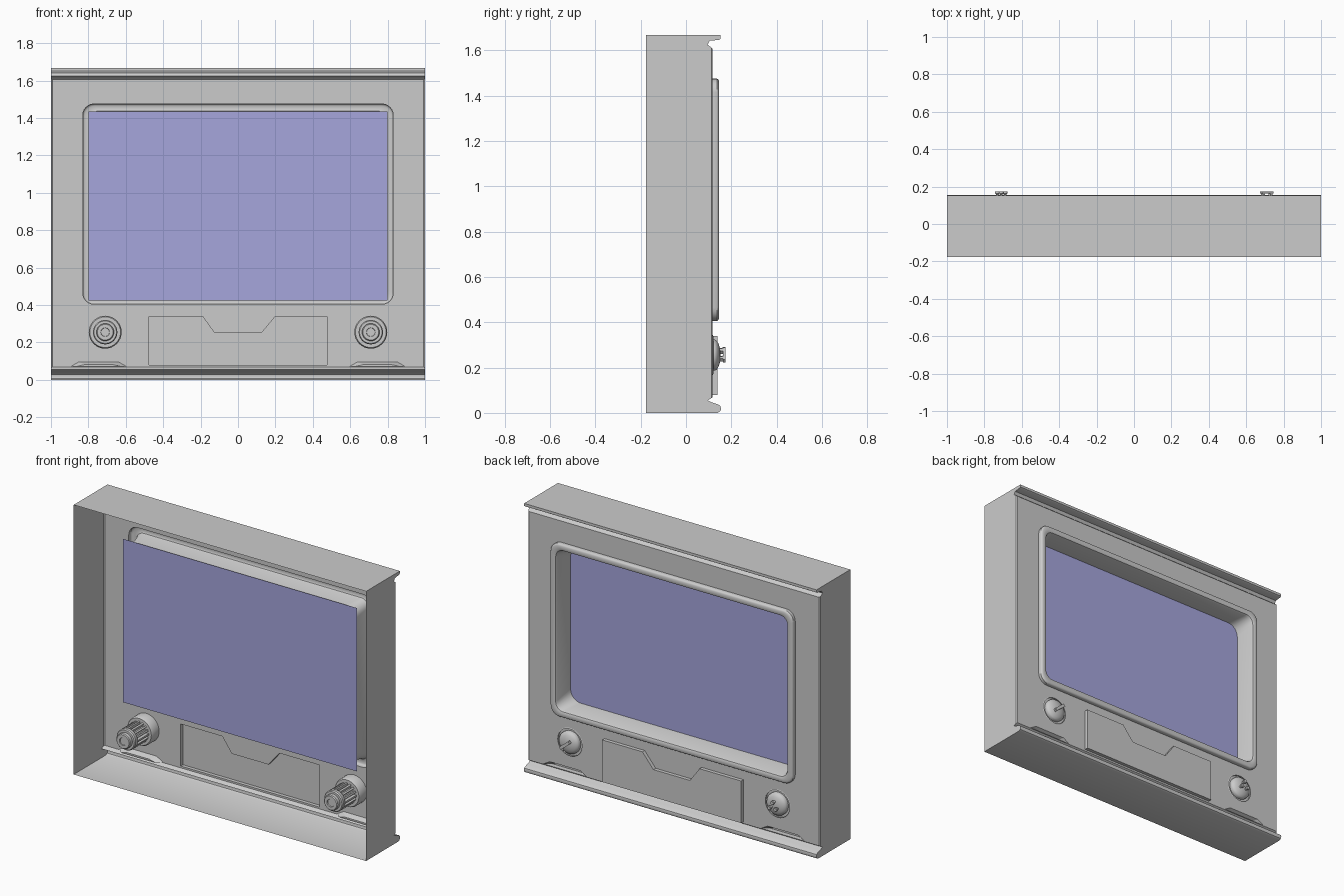
import bpy, bmesh
from math import sin, cos, pi, radians
from mathutils import Matrix, Vector

if "Cube" in bpy.data.objects:
    bpy.data.objects.remove(bpy.data.objects["Cube"])

PY = 0.118                      # outer plane of the fascia


def finish(name, bm, smooth=True):
    bmesh.ops.remove_doubles(bm, verts=bm.verts, dist=1e-5)
    bmesh.ops.recalc_face_normals(bm, faces=bm.faces)
    me = bpy.data.meshes.new(name)
    bm.to_mesh(me)
    bm.free()
    ob = bpy.data.objects.new(name, me)
    bpy.context.collection.objects.link(ob)
    if smooth:
        bpy.ops.object.select_all(action='DESELECT')
        bpy.context.view_layer.objects.active = ob
        ob.select_set(True)
        bpy.ops.object.shade_smooth_by_angle(angle=radians(35))
    return ob


def loft(bm, loops, start=False, end=False):
    """Skin a series of closed point loops, with optional caps."""
    rings = [[bm.verts.new(p) for p in lp] for lp in loops]
    n = len(rings[0])
    for a, b in zip(rings, rings[1:]):
        for i in range(n):
            j = (i + 1) % n
            bm.faces.new((a[i], a[j], b[j], b[i]))
    if start:
        bm.faces.new(rings[0])
    if end:
        bm.faces.new(rings[-1])


def circle(cx, cz, r, y, n=32):
    return [(cx + r * cos(2 * pi * i / n), y, cz + r * sin(2 * pi * i / n)) for i in range(n)]


def poly(pts, y):
    return [(x, y, z) for x, z in pts]


def round_rect(hw, z0, z1, r, y, seg=6):
    pts = []
    for k, (cx, cz) in enumerate([(hw - r, z1 - r), (r - hw, z1 - r),
                                  (r - hw, z0 + r), (hw - r, z0 + r)]):
        for i in range(seg + 1):
            a = pi / 2 * (k + i / seg)
            pts.append((cx + r * cos(a), y, cz + r * sin(a)))
    return pts


def bezel_loop(inset, y, r):
    return round_rect(0.83 - inset, 0.405 + inset, 1.475 - inset, r, y)


def rect(hw, z0, z1):
    return [(-hw, z0), (hw, z0), (hw, z1), (-hw, z1)]


# Casing: open-backed shell with rolled lips at top and bottom
bottom = [(-.177, 0), (.14, 0), (.151, .007), (.155, .018), (.152, .03), (.143, .037),
          (.12, .044), (.095, .055), (.112, .065)]
top = [(.112, 1.612), (.095, 1.625), (.105, 1.642), (.145, 1.646), (.153, 1.651),
       (.153, 1.667), (-.177, 1.667)]
bm = bmesh.new()
for prof in (bottom, top):
    for (y0, z0), (y1, z1) in zip(prof, prof[1:]):
        bm.faces.new([bm.verts.new(p) for p in
                      ((-1, y0, z0), (1, y0, z0), (1, y1, z1), (-1, y1, z1))])
for x in (-1, 1):
    bm.faces.new([bm.verts.new((x, y, z)) for y, z in bottom + top])
finish("casing", bm)

# Fascia with openings for the screen, drawer, dials and finger slots
KX, KZ = 0.71, 0.255
drawer = [(-.475, .08), (.475, .08), (.475, .34), (.2, .34), (.125, .25),
          (-.125, .25), (-.19, .34), (-.475, .34)]


def slot(cx, inset=0.0, zt=.097):
    return [(cx - .148 + inset, .072), (cx + .148 - inset, .072),
            (cx + .105 - inset, zt), (cx - .105 + inset, zt)]


bm = bmesh.new()
holes = [poly(rect(.993, .072 - .003, 1.606), PY), bezel_loop(0, PY, .06), poly(drawer, PY)]
for s in (-1, 1):
    holes += [circle(s * KX, KZ, .088, PY), poly(slot(s * .745), PY)]
edges = []
for lp in holes:
    vs = [bm.verts.new(p) for p in lp]
    edges += [bm.edges.new((vs[i], vs[i - 1])) for i in range(len(vs))]
bmesh.ops.triangle_fill(bm, use_beauty=True, use_dissolve=False, edges=edges, normal=(0, 1, 0))
loft(bm, [poly(rect(1, .065, 1.612), .112), poly(rect(.993, .069, 1.606), PY)])
finish("fascia", bm, False)

# Finger slots sunk above the bottom lip
for s, side in ((-1, "left"), (1, "right")):
    bm = bmesh.new()
    loft(bm, [poly(slot(s * .745), PY), poly(slot(s * .745, .03, .082), .088)], end=True)
    finish("finger_slot_" + side, bm, False)

# Raised drawer front
bm = bmesh.new()
loft(bm, [poly(drawer, PY), poly(drawer, .14)], end=True)
finish("drawer_front", bm, False)

# Screen bezel: raised rim and deep inner funnel
bm = bmesh.new()
loft(bm, [bezel_loop(i, y, r) for i, y, r in
          [(0, PY, .06), (0, .136, .06), (.004, .142, .058), (.01, .145, .055),
           (.03, .145, .05), (.037, .141, .05), (.042, .13, .05), (.055, .021, .07)]])
finish("screen_bezel", bm)

# Screen
bm = bmesh.new()
bm.faces.new([bm.verts.new(p) for p in poly(rect(.8, .425, 1.435), .02)])
screen = finish("screen", bm, False)
mat = bpy.data.materials.new("screen_blue")
mat.diffuse_color = (.38, .38, .72, 1)
mat.use_nodes = True
mat.node_tree.nodes["Principled BSDF"].inputs["Base Color"].default_value = mat.diffuse_color
screen.data.materials.append(mat)


def lathe(name, x, prof, start=True, end=True):
    bm = bmesh.new()
    loft(bm, [circle(x, KZ, r, y) for r, y in prof], start, end)
    return finish(name, bm)


# Dials: outer cap, and the drum with ribbed stem behind the fascia
for s, side in ((-1, "left"), (1, "right")):
    x = s * KX
    lathe("dial_cap_" + side, x, [(.088, PY), (.083, PY + .003), (.083, .112), (.069, .112),
                                  (.069, .127), (.064, .135), (.052, .143), (.034, .149),
                                  (.014, .152)], start=False)
    lathe("dial_drum_" + side, x, [(.088, PY), (.088, .06), (.082, .05), (.046, .05),
                                   (.046, -.055), (.062, -.055), (.065, -.06), (.065, -.078),
                                   (.06, -.085), (.047, -.085), (.047, -.106), (.042, -.111),
                                   (.024, -.111), (.022, -.105)], start=False)
    bm = bmesh.new()
    for i in range(16):
        m = (Matrix.Translation((x, -.004, KZ)) @ Matrix.Rotation(2 * pi * i / 16, 4, 'Y')
             @ Matrix.Translation((.054, 0, 0)) @ Matrix.Diagonal((.022, .108, .011, 1)))
        bmesh.ops.create_cube(bm, size=1, matrix=m)
    finish("dial_ribs_" + side, bm, False)

# Grip on the right dial: slanted bar on two posts
bm = bmesh.new()
base = Matrix.Translation((KX, 0, KZ)) @ Matrix.Rotation(radians(40), 4, 'Y')
for px, py, sx, sy in ((0, .169, .08, .012), (-.026, .155, .014, .02), (.026, .155, .014, .02)):
    bmesh.ops.create_cube(bm, size=1, matrix=base @ Matrix.Translation((px, py, 0))
                          @ Matrix.Diagonal((sx, sy, .018, 1)))
finish("dial_grip_right", bm, False)

# Grip on the left dial: three flared prongs
bm = bmesh.new()
for a in (90, 210, 330):
    cx, cz = -KX + .024 * cos(radians(a)), KZ + .024 * sin(radians(a))
    loft(bm, [circle(cx, cz, r, y, 12) for r, y in
              ((.008, .14), (.007, .158), (.012, .164), (.012, .173), (.01, .175))], end=True)
finish("dial_grip_left", bm)
